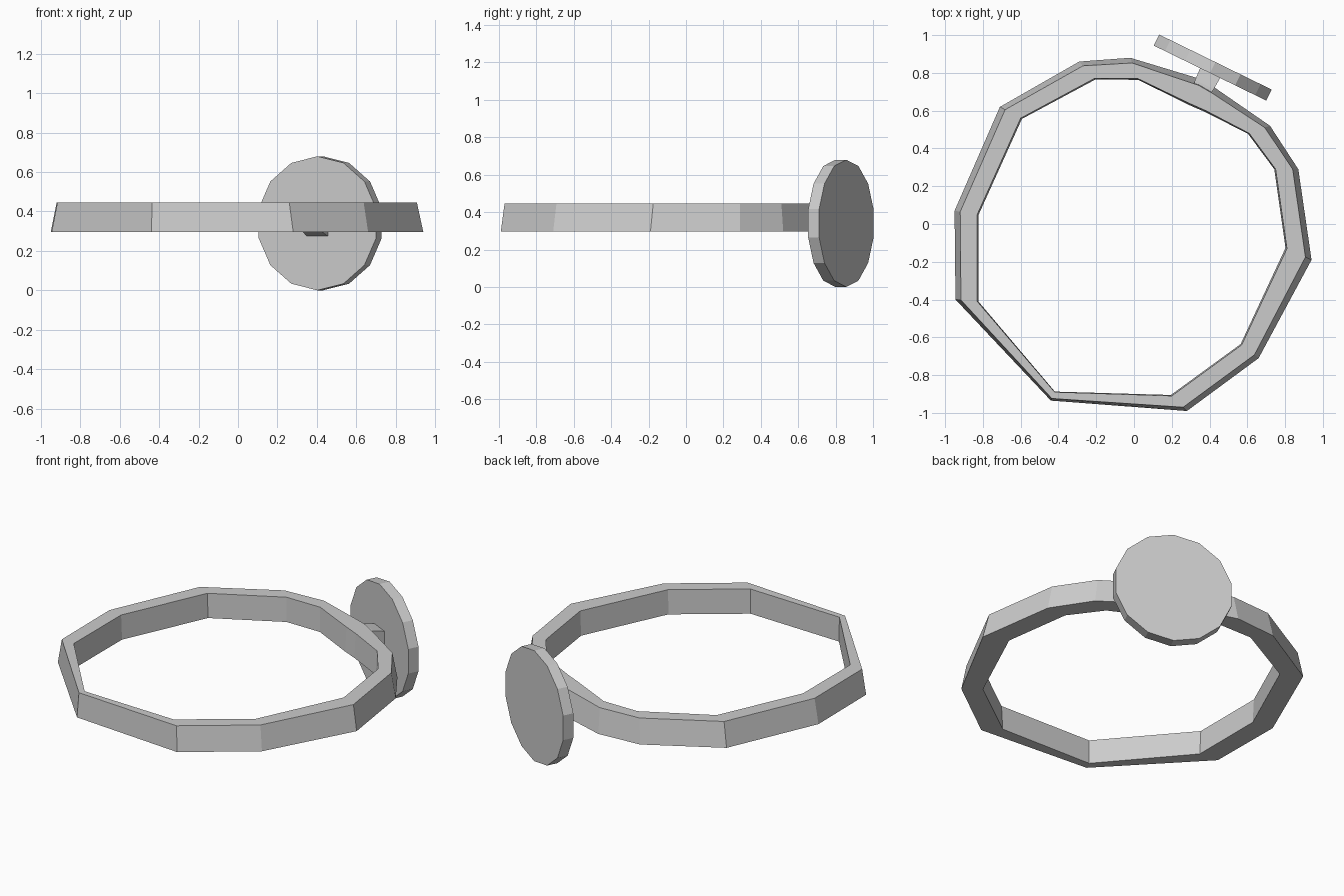
import bpy, bmesh
from math import pi
from mathutils import Vector, Matrix

if "Cube" in bpy.data.objects:
    bpy.data.objects.remove(bpy.data.objects["Cube"])

grey = bpy.data.materials.new("plain grey")
grey.use_nodes = True
grey.diffuse_color = (0.6, 0.6, 0.6, 1)
grey.node_tree.nodes["Principled BSDF"].inputs["Base Color"].default_value = (0.6, 0.6, 0.6, 1)


def add_object(name, bm):
    bmesh.ops.recalc_face_normals(bm, faces=bm.faces[:])
    mesh = bpy.data.meshes.new(name)
    bm.to_mesh(mesh)
    bm.free()
    mesh.materials.append(grey)
    obj = bpy.data.objects.new(name, mesh)
    bpy.context.collection.objects.link(obj)
    return obj


def loft(name, sections, closed):
    """Skin a list of four-cornered sections."""
    bm = bmesh.new()
    rows = [[bm.verts.new(p) for p in s] for s in sections]
    pairs = list(zip(rows, rows[1:]))
    if closed:
        pairs.append((rows[-1], rows[0]))
    else:
        bm.faces.new(rows[0])
        bm.faces.new(rows[-1])
    for a, b in pairs:
        for i in range(4):
            j = (i + 1) % 4
            bm.faces.new((a[i], a[j], b[j], b[i]))
    return add_object(name, bm)


# Uneven band: lower outer corner and upper inner corner at each bend
BOTTOM, TOP = 0.297, 0.446
bends = [
    ((-.945, -.40), (-.83, -.41)), ((-.95, .07), (-.83, .05)),
    ((-.71, .62), (-.60, .56)), ((-.29, .86), (-.21, .77)),
    ((-.02, .88), (.02, .77)), ((.36, .765), (.29, .64)),
    ((.43, .72), (.38, .60)), ((.72, .52), (.61, .48)),
    ((.87, .29), (.75, .29)), ((.94, -.19), (.81, -.13)),
    ((.66, -.71), (.57, -.64)), ((.28, -.99), (.20, -.91)),
    ((-.44, -.935), (-.42, -.89)),
]


def band_section(outer, inner):
    o, i = Vector(outer), Vector(inner)
    slope = o.lerp(i, 0.25)
    foot = o.lerp(i, 1.06)
    return [(*o, BOTTOM), (*slope, TOP), (*i, TOP), (*foot, BOTTOM)]


loft("band", [band_section(o, i) for o, i in bends], True)

# Round plate standing upright against the back of the band
centre = Vector((.417, .828, .34))
normal = Vector((.44, .9, 0)).normalized()
side = Vector((normal.y, -normal.x, 0))
up = Vector((0, 0, 1))
frame = Matrix((side, up, normal)).transposed().to_4x4()
bm = bmesh.new()
bmesh.ops.create_cone(bm, cap_ends=True, segments=14, radius1=.34, radius2=.34, depth=.065)
# put a corner at the top and bottom
highest = max(bm.verts, key=lambda v: v.co.y)
if abs(highest.co.x) > 0.01:
    bm.transform(Matrix.Rotation(pi / 14, 4, 'Z'))
bm.transform(Matrix.Translation(centre) @ frame)
add_object("round_plate", bm)


# Short stem joining the band to the plate
def stem_section(back, half, low, high):
    p = centre - normal * back
    return [(*(p + side * s * half).xy, z)
            for s, z in ((-1, low), (1, low), (1, high), (-1, high))]


loft("stem", [stem_section(.2, .04, .31, .44),
              stem_section(.1, .055, .30, .43),
              stem_section(.02, .06, .27, .41)], False)
